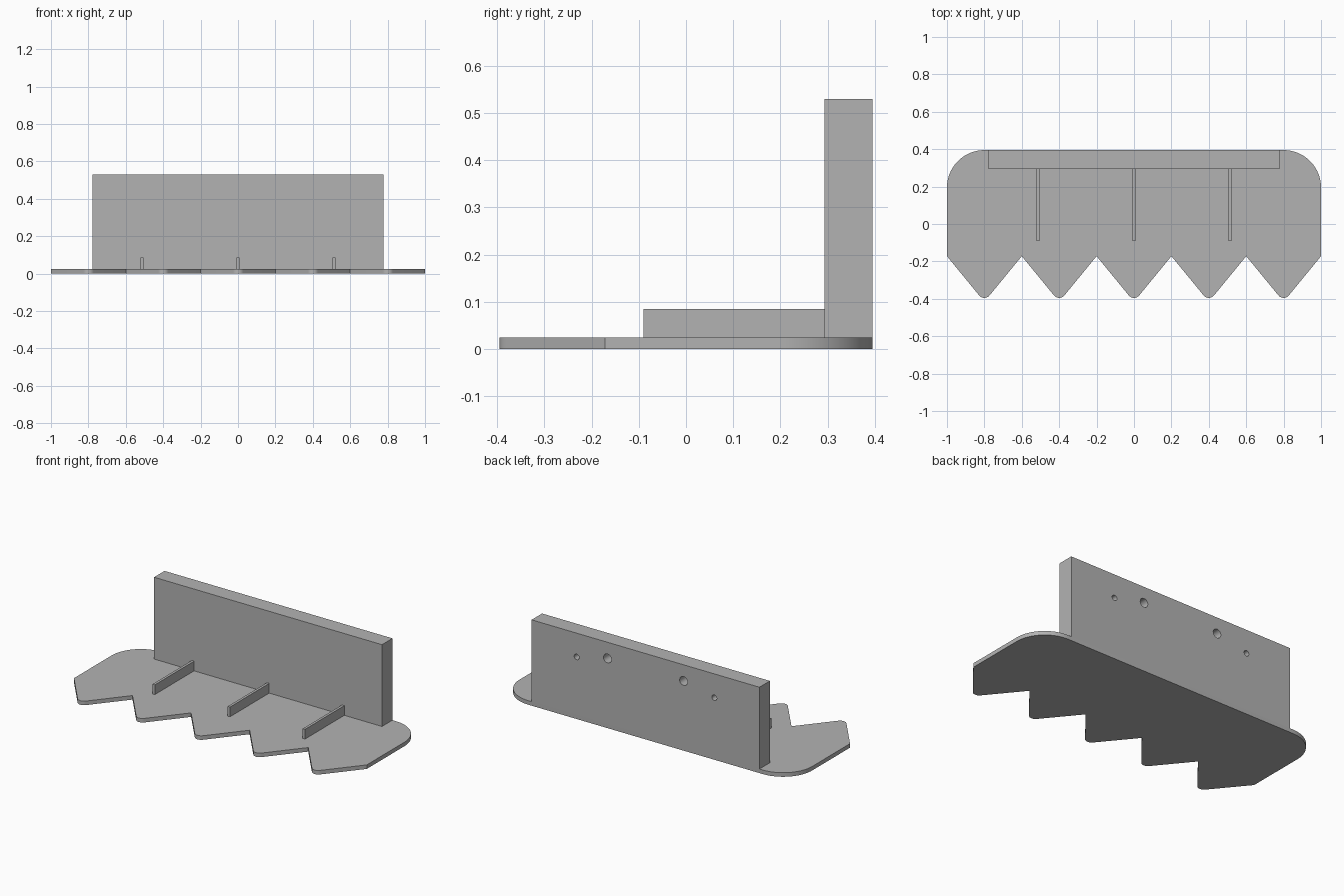
import bpy, bmesh, math

if "Cube" in bpy.data.objects:
    bpy.data.objects.remove(bpy.data.objects["Cube"])

grey = bpy.data.materials.new("plain grey")
grey.diffuse_color = (0.45, 0.45, 0.45, 1)
grey.use_nodes = True
grey.node_tree.nodes["Principled BSDF"].inputs["Base Color"].default_value = grey.diffuse_color


def finish(name, bm):
    bmesh.ops.recalc_face_normals(bm, faces=bm.faces)
    mesh = bpy.data.meshes.new(name)
    bm.to_mesh(mesh)
    bm.free()
    mesh.materials.append(grey)
    ob = bpy.data.objects.new(name, mesh)
    bpy.context.collection.objects.link(ob)
    return ob


def box(name, x0, x1, y0, y1, z0, z1):
    bm = bmesh.new()
    bmesh.ops.create_cube(bm, size=1)
    for v in bm.verts:
        v.co = (x1 if v.co.x > 0 else x0,
                y1 if v.co.y > 0 else y0,
                z1 if v.co.z > 0 else z0)
    return finish(name, bm)


def arc(cx, cy, r, a0, a1, n):
    return [(cx + r * math.cos(math.radians(a0 + (a1 - a0) * i / n)),
             cy + r * math.sin(math.radians(a0 + (a1 - a0) * i / n)))
            for i in range(n + 1)]


def smooth(ob):
    bpy.ops.object.select_all(action='DESELECT')
    ob.select_set(True)
    bpy.context.view_layer.objects.active = ob
    bpy.ops.object.shade_smooth_by_angle(angle=math.radians(30))


# Base plate: five rounded teeth along the front, rounded rear corners
PLATE_T, HALF_Y, VALLEY_Y, TIP_R = 0.025, 0.395, -0.172, 0.036
outline = [(-1, VALLEY_Y)]
for i in range(5):
    cx = -0.8 + 0.4 * i
    outline += arc(cx, -HALF_Y + TIP_R, TIP_R, 219, 321, 10)
    outline.append((cx + 0.2, VALLEY_Y))
outline += arc(0.8, HALF_Y - 0.2, 0.2, 0, 90, 20)
outline += arc(-0.8, HALF_Y - 0.2, 0.2, 90, 180, 20)

bm = bmesh.new()
face = bm.faces.new([bm.verts.new((x, y, 0)) for x, y in outline])
ext = bmesh.ops.extrude_face_region(bm, geom=[face])
bmesh.ops.translate(bm, vec=(0, 0, PLATE_T),
                    verts=[g for g in ext["geom"] if isinstance(g, bmesh.types.BMVert)])
smooth(finish("toothed_base_plate", bm))

# Upright back wall with four blind holes in its rear face
wall = box("back_wall", -0.778, 0.778, 0.293, HALF_Y, PLATE_T, 0.53)
HOLE_DEPTH = 0.06
cutters = []
for side in (-1, 1):
    for x, z, r in ((0.26, 0.43, 0.027), (0.47, 0.383, 0.017)):
        bpy.ops.mesh.primitive_cylinder_add(
            vertices=32, radius=r, depth=2 * HOLE_DEPTH,
            location=(side * x, HALF_Y, z), rotation=(math.pi / 2, 0, 0))
        cutter = bpy.context.object
        cutter.name = "hole_cutter"
        cutter.hide_render = True
        cutters.append(cutter)
        mod = wall.modifiers.new("hole", 'BOOLEAN')
        mod.operation = 'DIFFERENCE'
        mod.solver = 'EXACT'
        mod.object = cutter
bpy.context.view_layer.objects.active = wall
for mod in list(wall.modifiers):
    bpy.ops.object.modifier_apply(modifier=mod.name)
for cutter in cutters:
    bpy.data.objects.remove(cutter)
smooth(wall)

# Three thin ribs running forward from the wall
for name, x in (("left_rib", -0.513), ("middle_rib", 0), ("right_rib", 0.513)):
    box(name, x - 0.008, x + 0.008, -0.09, 0.293, PLATE_T, 0.085)
